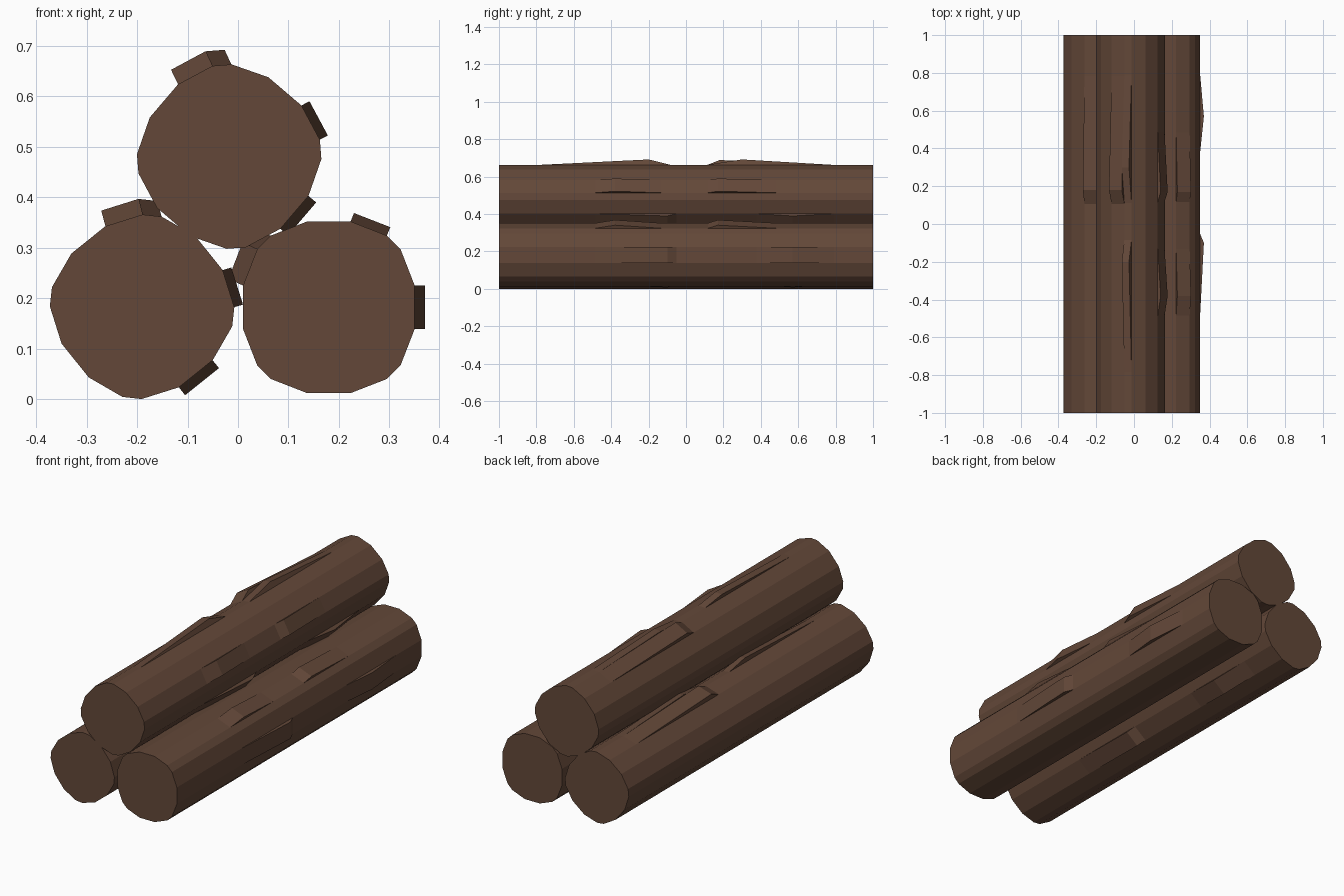
import bpy, bmesh, math
from mathutils import Matrix, Vector

if "Cube" in bpy.data.objects:
    bpy.data.objects.remove(bpy.data.objects["Cube"])

bark = bpy.data.materials.new("brown_bark")
bark.diffuse_color = (0.125, 0.064, 0.04, 1)
bark.use_nodes = True
bark.node_tree.nodes["Principled BSDF"].inputs["Base Color"].default_value = bark.diffuse_color

# 16-sided log section with alternating long and short facets
quarter = [(0.17, 0.043), (0.142, 0.115), (0.115, 0.142), (0.043, 0.17)]
section = []
for k in range(4):
    for x, z in quarter:
        for _ in range(k):
            x, z = -z, x
        section.append(Vector((x, z)))

# bark ridges: facet index (first corner), height, push angle, y start, y peak, y end
ridges = [
    (15, 0.02, 0, 0.37, 0.57, 0.80),
    (15, 0.02, 0, -0.50, -0.10, -0.05),
    (2, 0.018, 68, 0.115, 0.17, 0.50),
    (2, 0.018, 68, -0.49, -0.38, -0.12),
    (6, 0.032, 156, 0.105, 0.18, 0.80),
    (5, 0.032, 156, 0.105, 0.30, 0.80),
    (5, 0.032, 156, -0.80, -0.20, -0.08),
]


def add_prism(bm, ring_a, ring_b):
    """Closed solid joining two matching rings of points."""
    a = [bm.verts.new(p) for p in ring_a]
    b = [bm.verts.new(p) for p in ring_b]
    bm.faces.new(a)
    bm.faces.new(b[::-1])
    for i in range(len(a)):
        j = (i + 1) % len(a)
        bm.faces.new((a[j], a[i], b[i], b[j]))


def make_log(name, cx, cz, turn):
    bm = bmesh.new()
    # trunk
    add_prism(bm, *[[(p.x, y, p.y) for p in section] for y in (-1, 1)])
    # raised wedge-shaped bark ridges
    for i, h, ang, y0, y1, y2 in ridges:
        push = Vector((math.cos(math.radians(ang)), math.sin(math.radians(ang)))) * h
        rings = []
        for p in (section[i], section[(i + 1) % 16]):
            base = p * 0.995
            top = p + push
            rings.append([(base.x, y0, base.y), (top.x, y1, top.y), (base.x, y2, base.y)])
        add_prism(bm, *rings)
    bmesh.ops.recalc_face_normals(bm, faces=bm.faces[:])
    # positive turn is counter-clockwise seen from the front
    bm.transform(Matrix.Translation((cx, 0, cz)) @ Matrix.Rotation(math.radians(-turn), 4, 'Y'))
    mesh = bpy.data.meshes.new(name)
    bm.to_mesh(mesh)
    bm.free()
    mesh.materials.append(bark)
    bpy.context.collection.objects.link(bpy.data.objects.new(name, mesh))


make_log("right_log", 0.18, 0.182, 0)
make_log("left_log", -0.19, 0.183, -51.3)
make_log("top_log", -0.0175, 0.4805, -40.5)
